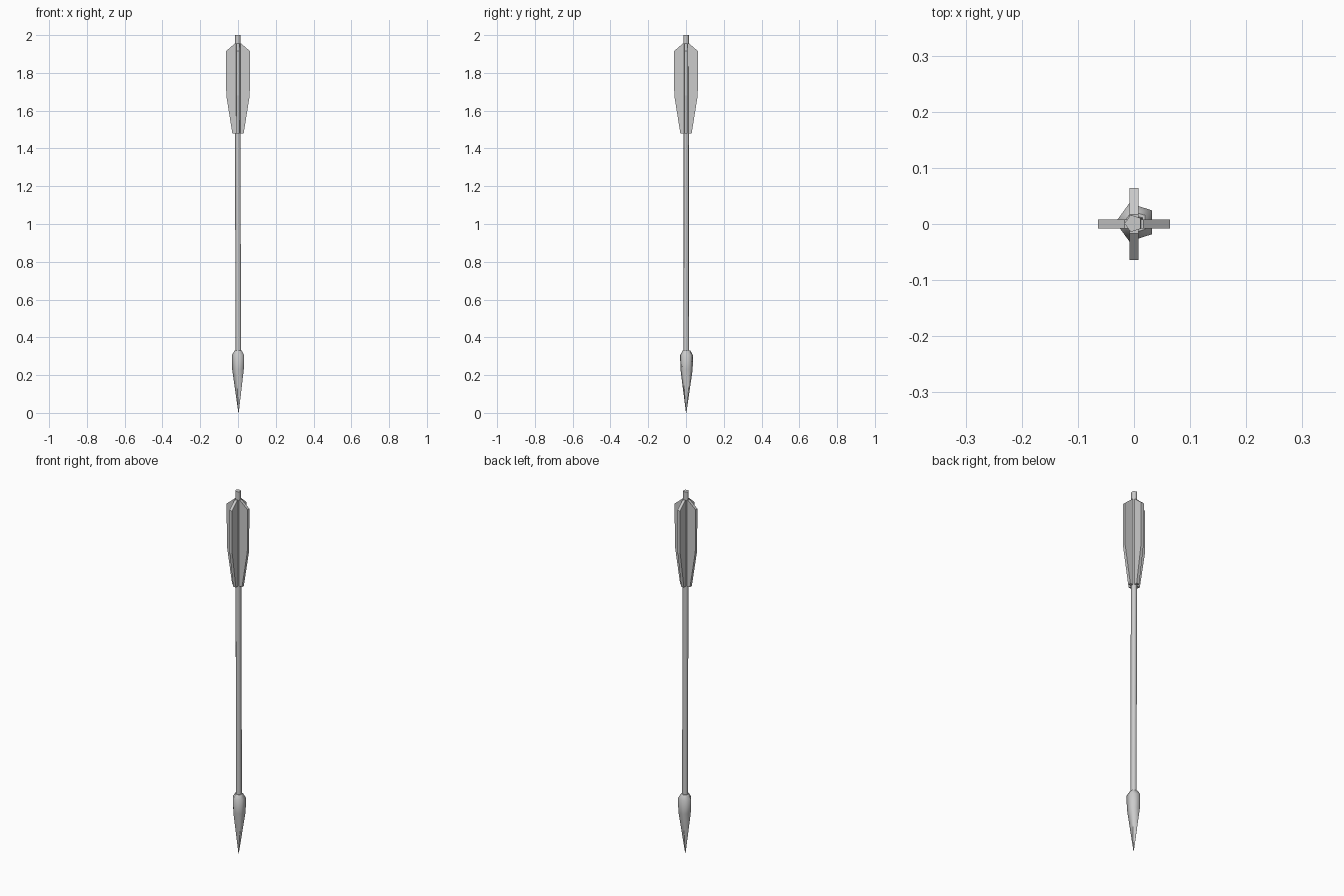
import bpy, bmesh, math

if "Cube" in bpy.data.objects:
    bpy.data.objects.remove(bpy.data.objects["Cube"])

SIDES = 5


def finish(name, bm, smooth):
    bmesh.ops.recalc_face_normals(bm, faces=bm.faces)
    mesh = bpy.data.meshes.new(name)
    bm.to_mesh(mesh)
    bm.free()
    for p in mesh.polygons:
        p.use_smooth = smooth and len(p.vertices) < SIDES
    obj = bpy.data.objects.new(name, mesh)
    bpy.context.collection.objects.link(obj)
    return obj


def lathe(name, rings):
    """Five-sided loft through rings of (radius, centre x, centre y, z)."""
    bm = bmesh.new()
    loops = []
    for r, cx, cy, z in rings:
        loops.append([bm.verts.new((cx + r * math.cos(math.radians(36 + 72 * i)),
                                    cy + r * math.sin(math.radians(36 + 72 * i)), z))
                      for i in range(SIDES)])
    for a, b in zip(loops, loops[1:]):
        for i in range(SIDES):
            j = (i + 1) % SIDES
            bm.faces.new((a[i], a[j], b[j], b[i]))
    bm.faces.new(loops[0][::-1])
    bm.faces.new(loops[-1])
    return finish(name, bm, True)


# Slightly leaning shaft, ending in the bare nock
lathe("shaft", [(0.016, 0.003, 0.002, 0.31), (0.016, -0.001, 0.001, 2.0)])

# Pointed head
lathe("arrow_head", [(0.001, 0.003, 0.001, 0.0),
                     (0.034, 0.003, 0.003, 0.23),
                     (0.036, 0.003, 0.003, 0.305),
                     (0.021, 0.003, 0.003, 0.33)])

# Four feather vanes: one outline, thickened and turned around the shaft
OUTLINE = [(0.0, 1.48), (0.030, 1.48), (0.062, 1.68), (0.064, 1.915),
           (0.017, 1.955), (0.0, 1.955)]
HALF = 0.008
for k in range(4):
    bm = bmesh.new()
    face = bm.faces.new([bm.verts.new((x, -HALF, z)) for x, z in OUTLINE])
    ext = bmesh.ops.extrude_face_region(bm, geom=[face], use_keep_orig=True)
    moved = [g for g in ext["geom"] if isinstance(g, bmesh.types.BMVert)]
    bmesh.ops.translate(bm, verts=moved, vec=(0, 2 * HALF, 0))
    vane = finish("vane_%d" % (k + 1), bm, False)
    vane.rotation_euler.z = k * math.pi / 2
